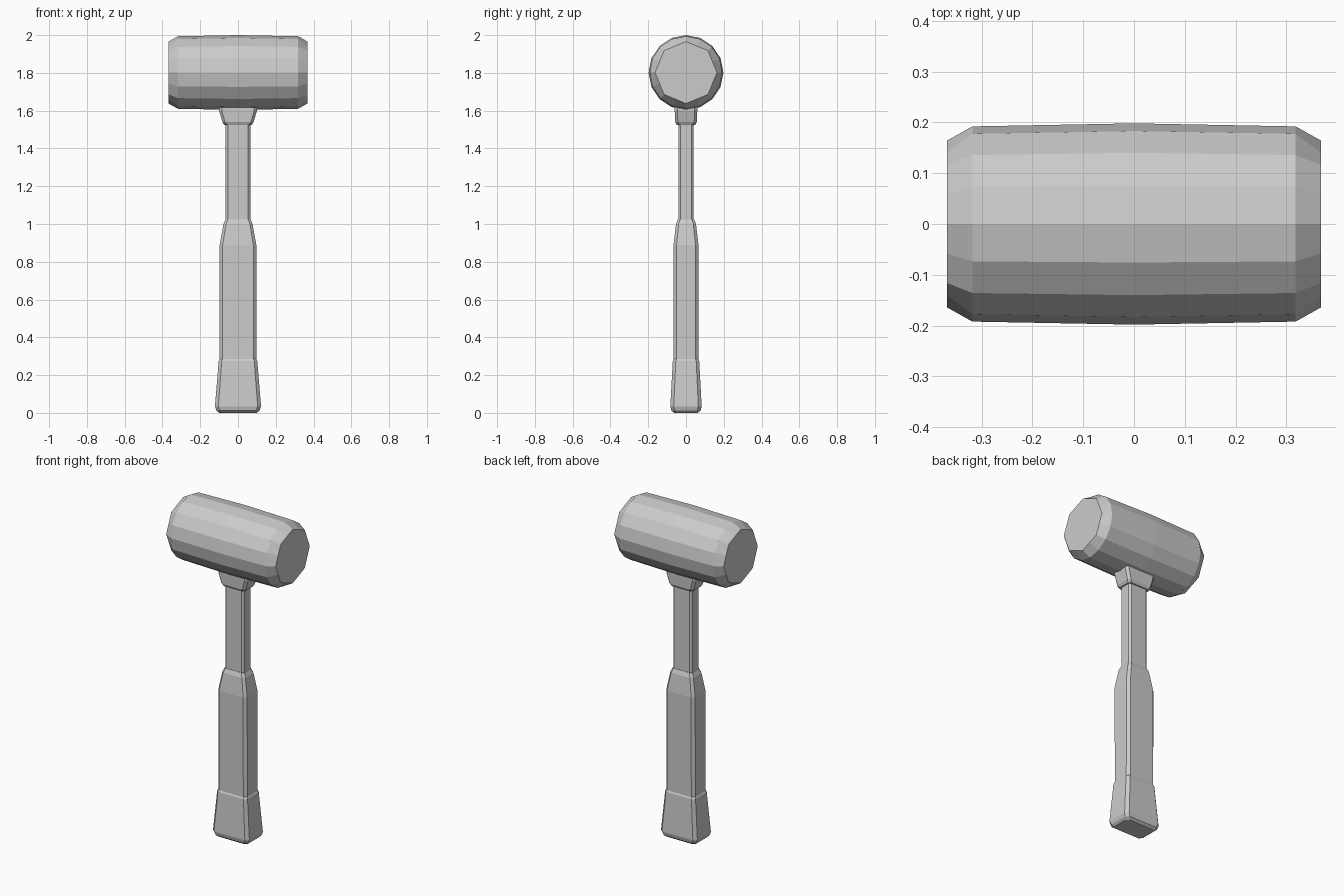
import bpy, bmesh
from math import cos, sin, pi

cube = bpy.data.objects.get("Cube")
if cube:
    bpy.data.objects.remove(cube, do_unlink=True)

grey = bpy.data.materials.new("plain grey")
grey.use_nodes = True
colour = (0.6, 0.6, 0.6, 1)
grey.diffuse_color = colour
grey.node_tree.nodes["Principled BSDF"].inputs["Base Color"].default_value = colour


def loft(name, rings):
    """Skin a closed solid over rings with equal point counts."""
    bm = bmesh.new()
    loops = [[bm.verts.new(p) for p in ring] for ring in rings]
    n = len(loops[0])
    for a, b in zip(loops, loops[1:]):
        for i in range(n):
            j = (i + 1) % n
            bm.faces.new((a[i], a[j], b[j], b[i]))
    bm.faces.new(loops[0][::-1])
    bm.faces.new(loops[-1])
    bmesh.ops.recalc_face_normals(bm, faces=bm.faces)
    mesh = bpy.data.meshes.new(name)
    bm.to_mesh(mesh)
    bm.free()
    mesh.materials.append(grey)
    obj = bpy.data.objects.new(name, mesh)
    bpy.context.collection.objects.link(obj)
    return obj


def block(z, hx, hy, c):
    """Rectangle with chamfered corners at height z."""
    return [(x, y, z) for x, y in (
        (hx - c, -hy), (hx, c - hy), (hx, hy - c), (hx - c, hy),
        (c - hx, hy), (-hx, hy - c), (-hx, c - hy), (c - hx, -hy))]


def disc(x, radius, octagonal=False):
    """Sixteen-point ring around the head's axis."""
    points = []
    for i in range(16):
        r = radius * (cos(pi / 8) if octagonal and i % 2 else 1)
        a = i * pi / 8
        points.append((x, r * sin(a), 1.802 + r * cos(a)))
    return points


# Barrel head with eight-sided striking faces
loft("mallet_head", [disc(-0.368, 0.164, True), disc(-0.318, 0.192), disc(0, 0.198),
                     disc(0.318, 0.192), disc(0.368, 0.164, True)])

# Flared collar under the head
loft("collar", [block(1.525, 0.073, 0.049, 0.014), block(1.54, 0.083, 0.057, 0.014),
                block(1.6, 0.1, 0.06, 0.014), block(1.65, 0.1, 0.06, 0.014)])

# Slim shaft
loft("shaft", [block(0.98, 0.065, 0.041, 0.012), block(1.56, 0.065, 0.041, 0.012)])

# Grip tapering at the top
loft("grip", [block(0.25, 0.097, 0.065, 0.016), block(0.89, 0.097, 0.066, 0.016),
              block(1.0, 0.077, 0.053, 0.014), block(1.025, 0.066, 0.043, 0.012)])

# Flared butt
loft("butt", [block(0, 0.1, 0.062, 0.016), block(0.012, 0.114, 0.077, 0.018),
              block(0.035, 0.122, 0.083, 0.018), block(0.275, 0.102, 0.07, 0.016),
              block(0.287, 0.096, 0.064, 0.016)])
